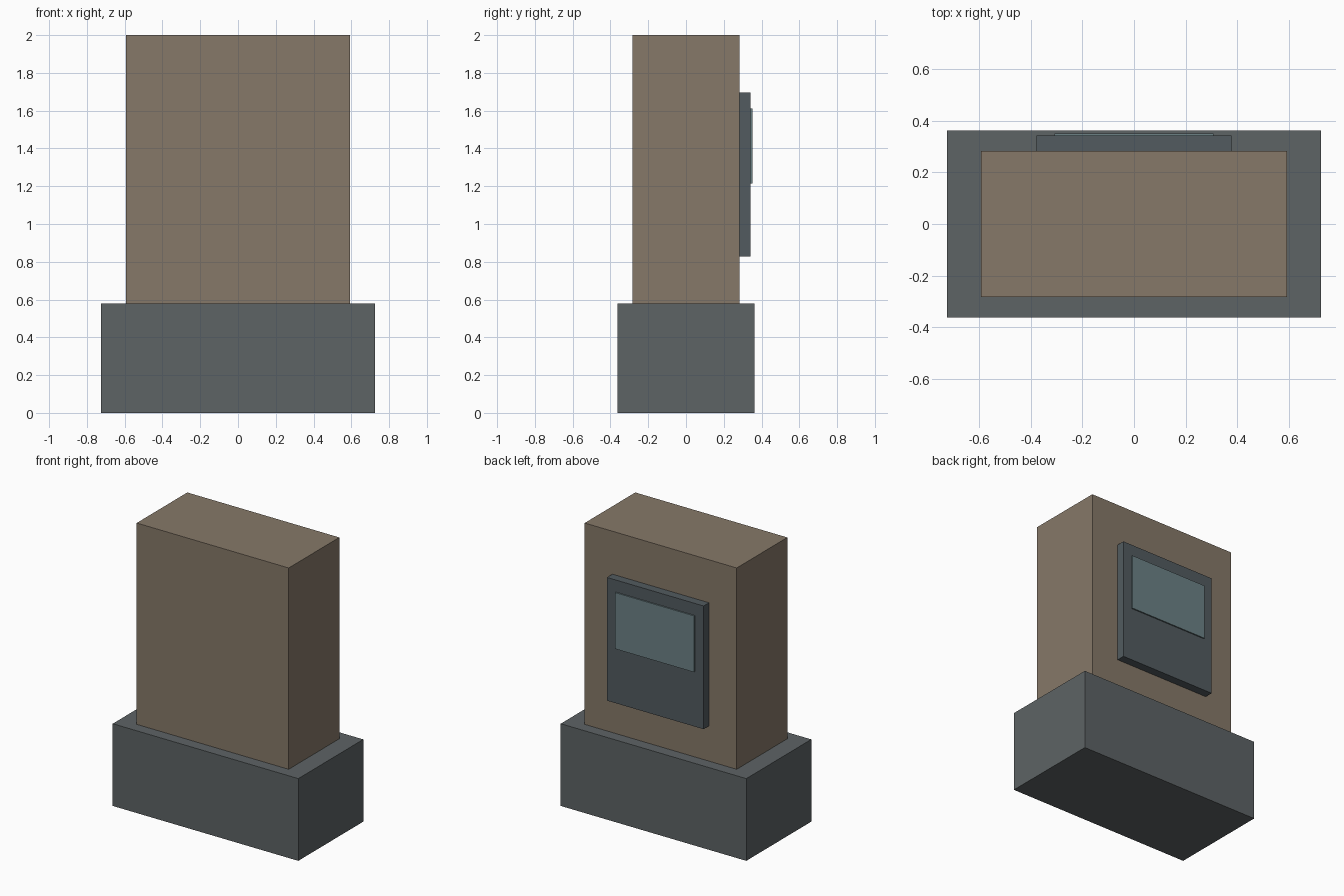
import bpy

if "Cube" in bpy.data.objects:
    bpy.data.objects.remove(bpy.data.objects["Cube"])


def material(name, rgb):
    mat = bpy.data.materials.new(name)
    mat.diffuse_color = (*rgb, 1)
    mat.use_nodes = True
    mat.node_tree.nodes["Principled BSDF"].inputs["Base Color"].default_value = mat.diffuse_color
    return mat


def box(name, half_x, y0, y1, z0, z1, mat):
    """Box centred on x = 0 between the given y and z limits."""
    bpy.ops.mesh.primitive_cube_add(size=1, location=(0, (y0 + y1) / 2, (z0 + z1) / 2))
    obj = bpy.context.object
    obj.name = name
    obj.scale = (2 * half_x, y1 - y0, z1 - z0)
    bpy.ops.object.transform_apply(location=False, rotation=False, scale=True)
    obj.data.materials.append(mat)
    return obj


slate = material("slate", (0.11, 0.125, 0.13))
tan = material("tan", (0.24, 0.19, 0.14))
dark = material("dark_slate", (0.085, 0.105, 0.115))
glass = material("screen_glass", (0.15, 0.22, 0.235))

# Plinth and upright cabinet
box("base", 0.724, -0.362, 0.362, 0, 0.58, slate)
box("cabinet", 0.593, -0.282, 0.282, 0.58, 2.0, tan)

# Raised panel on the back, with a thin screen on its upper half
box("panel", 0.377, 0.282, 0.342, 0.828, 1.697, dark)
box("screen", 0.308, 0.342, 0.351, 1.215, 1.612, glass)
